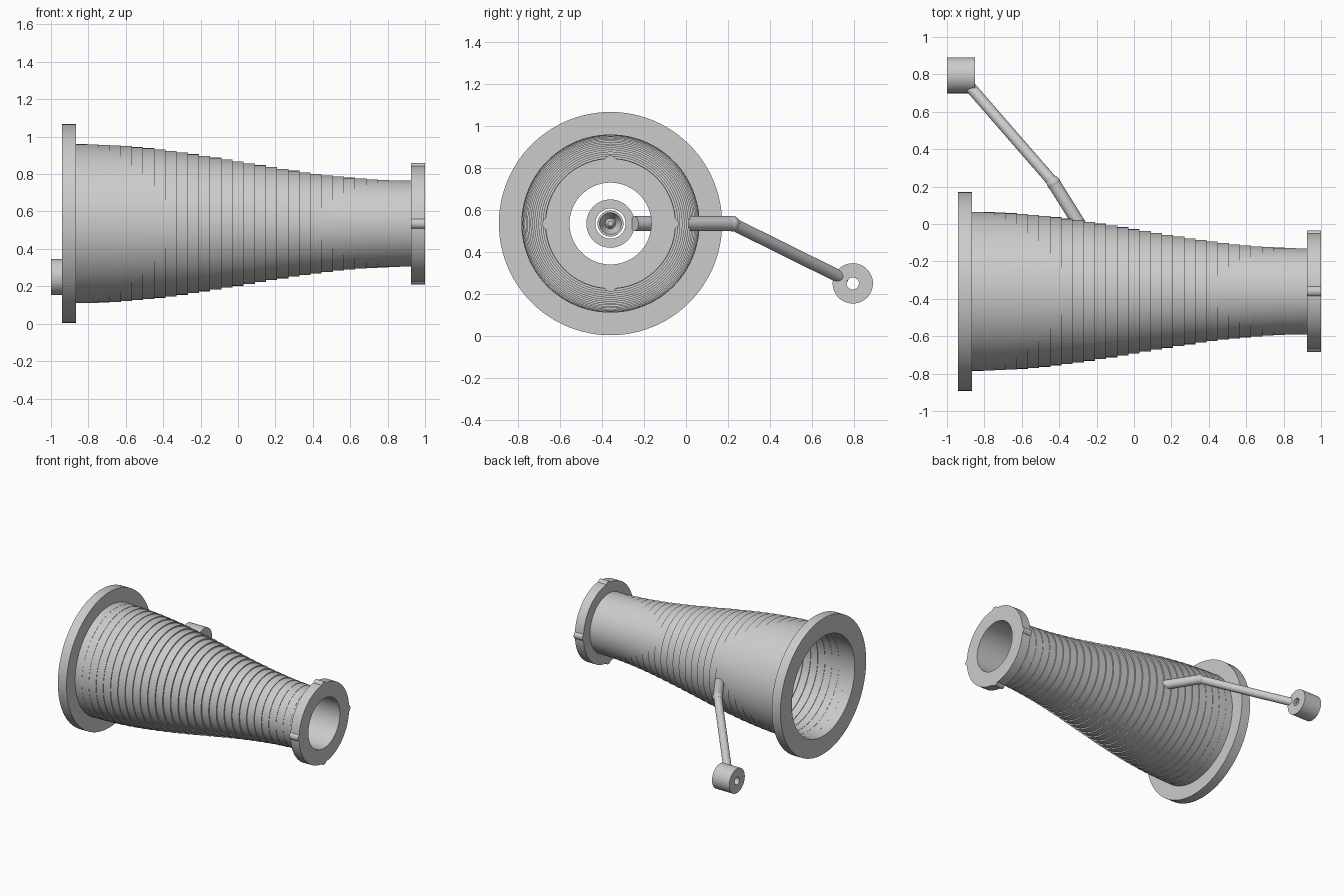
import bpy, bmesh, math
from mathutils import Vector, Matrix

if "Cube" in bpy.data.objects:
    bpy.data.objects.remove(bpy.data.objects["Cube"], do_unlink=True)

grey = bpy.data.materials.new("plain grey")
grey.use_nodes = True
grey.diffuse_color = (0.6, 0.6, 0.6, 1)
grey.node_tree.nodes["Principled BSDF"].inputs["Base Color"].default_value = (0.6, 0.6, 0.6, 1)

AXIS = Vector((0, -0.36, 0.535))      # centre line of the horn
WEIGHT = Vector((0, 0.795, 0.25))     # centre line of the end weight


def finish(name, bm):
    bmesh.ops.recalc_face_normals(bm, faces=bm.faces)
    mesh = bpy.data.meshes.new(name)
    bm.to_mesh(mesh)
    bm.free()
    mesh.materials.append(grey)
    obj = bpy.data.objects.new(name, mesh)
    bpy.context.collection.objects.link(obj)
    bpy.ops.object.select_all(action="DESELECT")
    obj.select_set(True)
    bpy.context.view_layer.objects.active = obj
    bpy.ops.object.shade_smooth_by_angle(angle=math.radians(35))
    return obj


def lathe(name, profile, centre, steps=96):
    """Spin a closed (x, radius) loop around a line parallel to x."""
    bm = bmesh.new()
    verts = [bm.verts.new(centre + Vector((x, 0, r))) for x, r in profile]
    edges = [bm.edges.new((v, verts[i - 1])) for i, v in enumerate(verts)]
    bmesh.ops.spin(bm, geom=verts + edges, cent=centre, axis=(1, 0, 0),
                   angle=math.tau, steps=steps, use_merge=True)
    bmesh.ops.remove_doubles(bm, verts=bm.verts, dist=1e-5)
    return finish(name, bm)


def ring(name, x0, x1, inner, outer, centre):
    return lathe(name, [(x0, inner), (x0, outer), (x1, outer), (x1, inner)], centre)


def rod(name, a, b, radius):
    a, b = Vector(a), Vector(b)
    turn = (b - a).to_track_quat("Z", "Y").to_matrix().to_4x4()
    bm = bmesh.new()
    bmesh.ops.create_cone(bm, cap_ends=True, segments=32, radius1=radius, radius2=radius,
                          depth=(b - a).length,
                          matrix=Matrix.Translation((a + b) / 2) @ turn)
    return finish(name, bm)


# Stepped tapering wall, hollow, following a cosine curve
START, END, COUNT, WALL = -0.865, 0.925, 30, 0.035
pitch = (END - START) / COUNT
outside = []
for i in range(COUNT):
    r = 0.3275 + 0.0975 * math.cos(math.pi * (i + 0.5) / COUNT)
    outside += [(START + i * pitch, r), (START + (i + 1) * pitch, r)]
inside = [(x, r - WALL) for x, r in reversed(outside)]
lathe("stepped_horn", outside + inside, AXIS)

# End flanges
ring("large_flange", -0.94, START, 0.39, 0.532, AXIS)
ring("small_flange", END, 1, 0.195, 0.31, AXIS)

# Four rounded lugs on the small flange
for i, side in enumerate(("left", "top", "right", "bottom")):
    a = i * math.pi / 2
    p = AXIS + Vector((0, math.cos(a), math.sin(a))) * 0.296
    rod(side + "_lug", p + Vector((END, 0, 0)), p + Vector((1, 0, 0)), 0.029)

# Inner nozzle ring with a recessed core
ring("inner_ring", -0.31, -0.16, 0.072, 0.115, AXIS)
lathe("inner_core", [(-0.31, 0), (-0.31, 0.062), (-0.16, 0.062), (-0.16, 0.052),
                     (-0.22, 0.025), (-0.2, 0.012), (-0.2, 0)], AXIS, 48)

# Bent arm through the wall
elbow = (-0.43, 0.22, 0.535)
rod("inner_arm", (-0.14, -0.245, 0.535), elbow, 0.035)
rod("outer_arm", elbow, (-0.895, 0.755, 0.27), 0.03)
bm = bmesh.new()
bmesh.ops.create_uvsphere(bm, u_segments=32, v_segments=16, radius=0.037,
                          matrix=Matrix.Translation(elbow))
finish("elbow_joint", bm)

# Bored weight on the end of the arm
ring("end_weight", -1, -0.85, 0.029, 0.096, WEIGHT)
